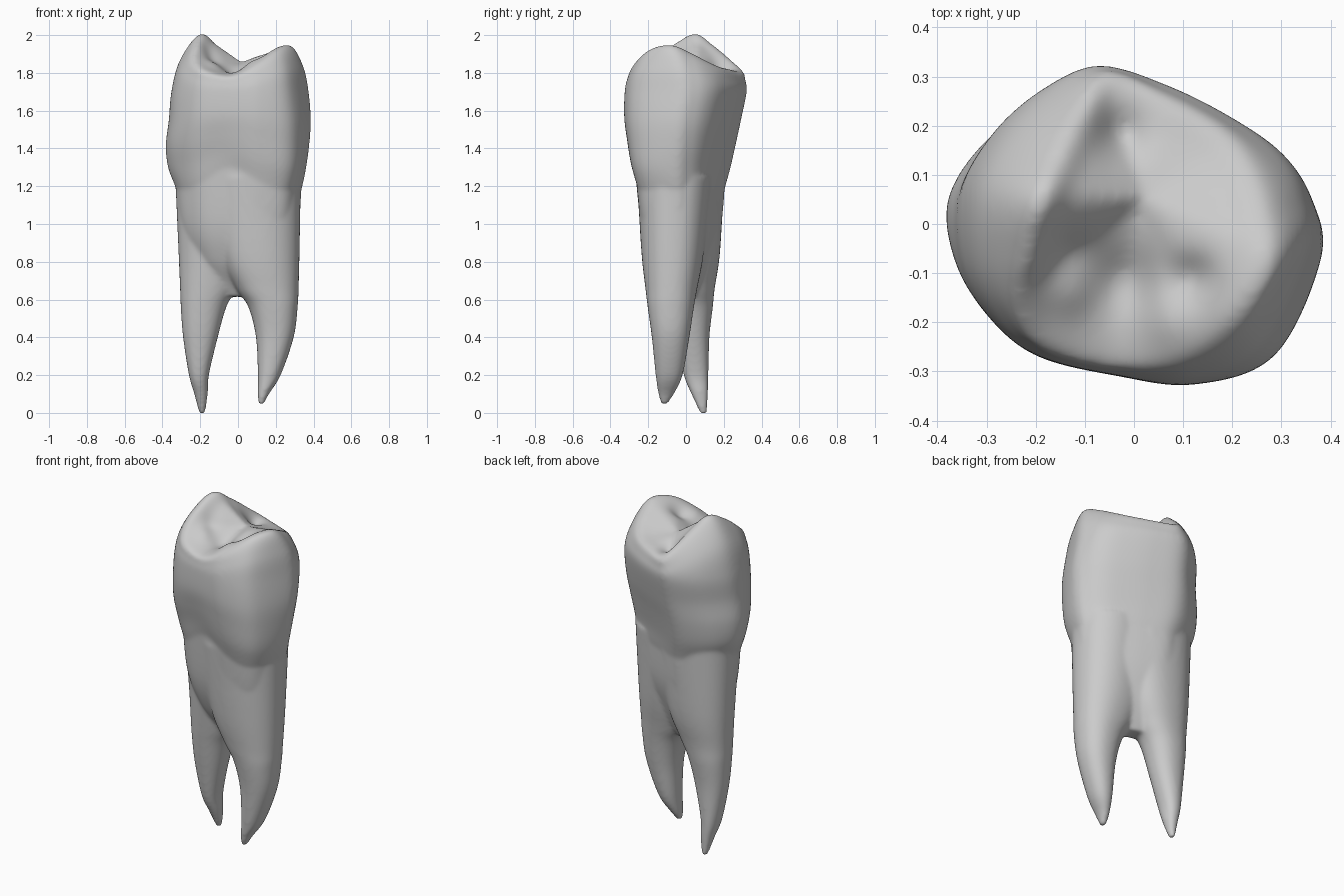
import bpy
import bmesh
import math
from mathutils import Vector

SIDES = 48

cube = bpy.data.objects.get("Cube")
if cube:
    bpy.data.objects.remove(cube, do_unlink=True)


def spline(points, steps, closed=False):
    """Catmull-Rom curve through points of any dimension."""
    pts = [Vector(p) for p in points]
    count = len(pts)
    spans = count if closed else count - 1

    def pick(i):
        return pts[i % count] if closed else pts[max(0, min(count - 1, i))]

    result = []
    for i in range(spans):
        a, b, c, d = (pick(i + k) for k in (-1, 0, 1, 2))
        for s in range(steps):
            t = s / steps
            result.append(b + (c - a) * (t / 2)
                          + (a * 2 - b * 5 + c * 4 - d) * (t * t / 2)
                          + (b * 3 - a - c * 3 + d) * (t ** 3 / 2))
    if not closed:
        result.append(pts[-1])
    return result


def loft(bm, rings):
    """Closed skin over a stack of rings with equal point counts."""
    rows = [[bm.verts.new(p) for p in ring] for ring in rings]
    n = len(rows[0])
    for low, high in zip(rows, rows[1:]):
        for i in range(n):
            j = (i + 1) % n
            bm.faces.new((low[i], low[j], high[j], high[i]))
    bm.faces.new(rows[0][::-1])
    bm.faces.new(rows[-1])


def add_root(bm, sections):
    """Tapered root from sections of height, x range and y range."""
    rings = []
    for z, x0, x1, y0, y1 in spline(sections, 6):
        ring = []
        for i in range(SIDES):
            a = 2 * math.pi * i / SIDES
            c, s = math.cos(a), math.sin(a)
            # slightly squared ellipse
            px = math.copysign(abs(c) ** 0.9, c)
            py = math.copysign(abs(s) ** 0.9, s)
            ring.append(((x0 + x1) / 2 + px * (x1 - x0) / 2,
                         (y0 + y1) / 2 + py * (y1 - y0) / 2, z))
        rings.append(ring)
    loft(bm, rings)


# Widest outline of the crown and, direction by direction, its biting crest
OUTLINE = [(.38, -.05), (.366, .06), (.31, .145), (.21, .215), (.07, .285),
           (-.08, .33), (-.195, .288), (-.3, .2), (-.37, .075), (-.365, -.07),
           (-.31, -.18), (-.21, -.265), (-.04, -.308), (.12, -.325),
           (.28, -.262)]
CREST = [(.28, -.08, 1.945), (.27, .03, 1.9), (.235, .12, 1.855),
         (.175, .19, 1.825), (.06, .255, 1.81), (-.05, .298, 1.81),
         (-.11, .22, 1.885), (-.16, .14, 1.95), (-.2, .05, 2.007),
         (-.22, -.06, 1.955), (-.23, -.16, 1.875), (-.18, -.24, 1.815),
         (-.04, -.28, 1.785), (.1, -.265, 1.85), (.21, -.19, 1.925)]
# Crown wall levels: height, x range, y range, diagonal skew
LEVELS = [(1.2, -.332, .333, -.26, .203, -.12),
          (1.3, -.368, .352, -.281, .228, -.15),
          (1.42, -.383, .37, -.304, .258, -.09),
          (1.55, -.37, .38, -.324, .29, -.02),
          (1.7, -.357, .369, -.324, .323, .02)]
# Undivided trunk above the fork
TRUNK = [(.615, -.07, .06, -.06, .04, 0), (.69, -.14, .13, -.1, .08, 0),
         (.82, -.24, .23, -.175, .135, -.1),
         (1, -.31, .312, -.23, .183, -.12), (1.3, -.333, .333, -.26, .205, -.12)]
# Pits, grooves and (negative) lobes of the biting surface: x, y, depth, radius
DENTS = [(-.03, .18, .04, .05), (-.14, -.05, .02, .04), (-.13, -.14, -.018, .045),
         (-.02, -.11, .03, .06), (.12, -.11, .035, .045), (.07, -.2, -.015, .05)]
CENTRE = Vector((.02, .055, 1.858))


def fit(edge, level):
    """Outline point scaled into the ranges of one level."""
    z, x0, x1, y0, y1, skew = level
    u, v = (edge.x + .38) / .76, (edge.y + .325) / .655
    grow = 1 + skew * (2 * u - 1) * (2 * v - 1)
    return Vector(((x0 + u * (x1 - x0)) * grow, (y0 + v * (y1 - y0)) * grow, z))


def add_crown(bm):
    outline = spline(OUTLINE, 8, closed=True)
    crest = spline(CREST, 8, closed=True)
    columns = []
    for edge, top in zip(outline, crest):
        # neck line arches upward on the front
        front = min(1, max(0, -edge.y / .25))
        arch = .1 * front * math.exp(-((edge.x + .05) / .2) ** 2)
        wall = []
        for level in LEVELS:
            p = fit(edge, level)
            p.z += arch * max(0, (1.7 - p.z) / .5)
            wall.append(p)
        neck, last = wall[0], wall[-1]
        foot = Vector((neck.x * .92, neck.y * .92, neck.z - .07))
        shoulder = Vector((last.x + .3 * (top.x - last.x),
                           last.y + .3 * (top.y - last.y),
                           last.z + .55 * (top.z - last.z)))
        inner = [top.lerp(CENTRE, t) for t in (.35, .7, .96)]
        column = spline([foot] + wall + [shoulder, top] + inner, 6)
        crest_row = 6 * (len(wall) + 2)
        for p in column[crest_row:]:
            for x, y, depth, radius in DENTS:
                p.z -= depth * math.exp(-((p.x - x) ** 2 + (p.y - y) ** 2)
                                        / radius ** 2)
        columns.append(column)
    loft(bm, list(zip(*columns)))


bm = bmesh.new()
add_crown(bm)
neck_outline = spline(OUTLINE, 8, closed=True)
loft(bm, [[fit(edge, level) for edge in neck_outline]
          for level in spline(TRUNK, 6)])

# Front right root and back left root, from tip to neck
add_root(bm, [(.045, .108, .138, -.132, -.1), (.1, .104, .164, -.147, -.063),
              (.2, .105, .226, -.161, -.018), (.4, .095, .295, -.181, .018),
              (.56, .055, .316, -.203, .042), (.66, -.01, .321, -.215, .06),
              (.85, -.1, .326, -.236, .095), (1.25, -.18, .333, -.26, .14)])
add_root(bm, [(-.008, -.205, -.174, .077, .11), (.1, -.232, -.16, .028, .117),
              (.2, -.26, -.154, -.012, .119), (.4, -.291, -.107, -.05, .124),
              (.56, -.303, -.062, -.075, .142), (.66, -.307, -.01, -.09, .152),
              (.85, -.315, .07, -.115, .18), (1.25, -.333, .15, -.16, .203)])
bmesh.ops.recalc_face_normals(bm, faces=bm.faces)

mesh = bpy.data.meshes.new("tooth")
bm.to_mesh(mesh)
bm.free()
tooth = bpy.data.objects.new("tooth", mesh)
bpy.context.collection.objects.link(tooth)
mesh.polygons.foreach_set("use_smooth", [True] * len(mesh.polygons))

# Fuse crown, trunk and roots into one soft skin
fuse = tooth.modifiers.new("fuse", 'REMESH')
fuse.mode = 'VOXEL'
fuse.voxel_size = .01
fuse.use_smooth_shade = True
soften = tooth.modifiers.new("soften", 'SMOOTH')
soften.factor = .5
soften.iterations = 14

grey = bpy.data.materials.new("plain grey")
grey.use_nodes = True
colour = (.6, .6, .6, 1)
grey.diffuse_color = colour
grey.node_tree.nodes["Principled BSDF"].inputs["Base Color"].default_value = colour
mesh.materials.append(grey)
